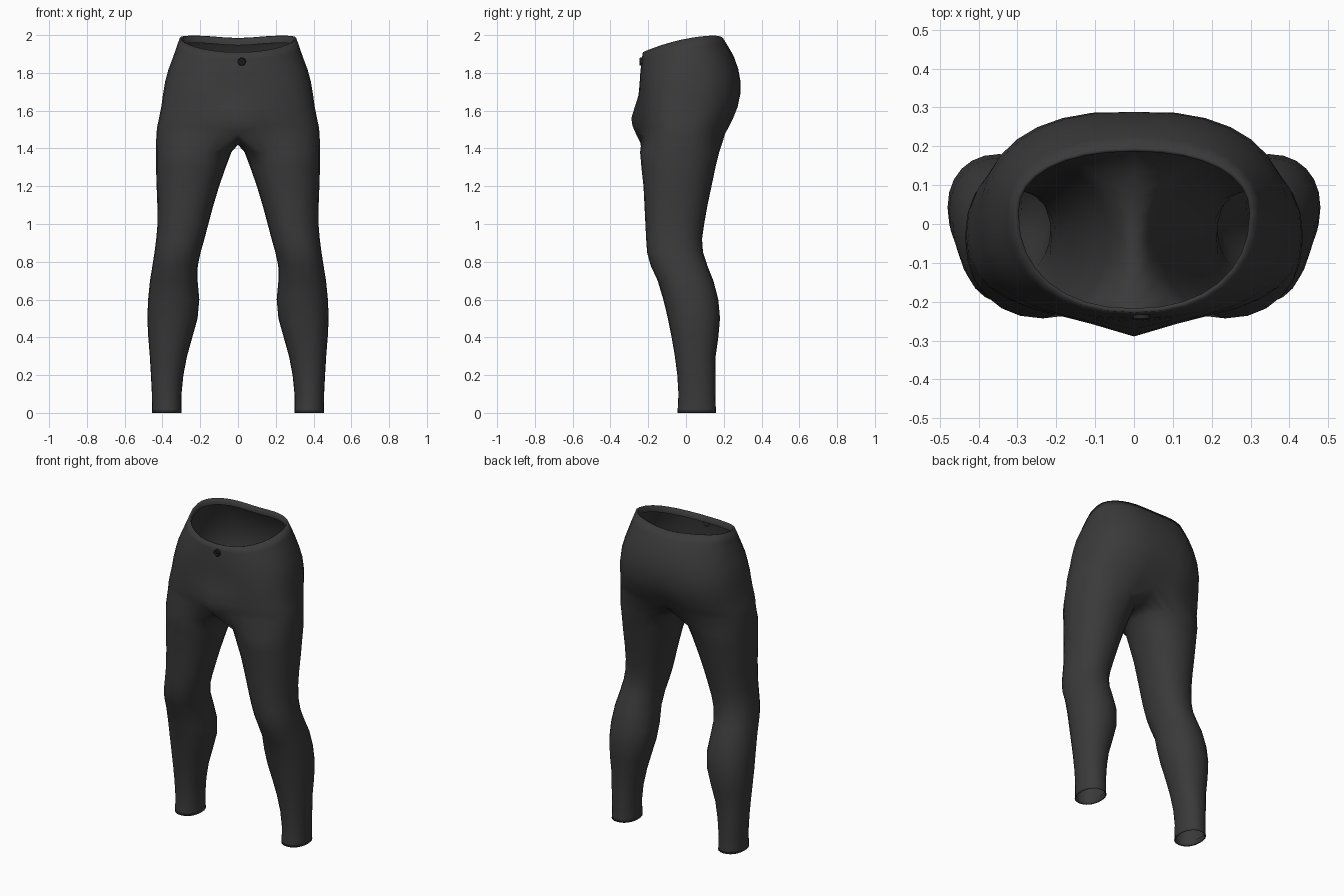
import bpy, bmesh, math
from mathutils import Matrix

if "Cube" in bpy.data.objects:
    bpy.data.objects.remove(bpy.data.objects["Cube"])


def material(name, value):
    m = bpy.data.materials.new(name)
    m.diffuse_color = (value, value, value, 1)
    m.use_nodes = True
    m.node_tree.nodes["Principled BSDF"].inputs["Base Color"].default_value = m.diffuse_color
    return m


cloth = material("charcoal cloth", 0.042)
dark = material("dark button", 0.022)


def spow(v, p):
    return math.copysign(abs(v) ** p, v) if abs(v) > 1e-6 else 0.0


# Hip levels: z, front tilt, half width, front y, back y, widest y, roundness
HIPS = [
    (2.00, 0.090, 0.308, -0.228, 0.195, 0.03, 0.90),
    (1.95, 0.075, 0.326, -0.234, 0.225, 0.02, 0.88),
    (1.90, 0.060, 0.343, -0.238, 0.252, 0.01, 0.86),
    (1.83, 0.040, 0.368, -0.243, 0.276, 0.00, 0.84),
    (1.76, 0.025, 0.386, -0.246, 0.289, 0.00, 0.82),
    (1.69, 0.010, 0.397, -0.248, 0.291, -0.01, 0.80),
    (1.62, 0.000, 0.406, -0.248, 0.278, -0.02, 0.80),
    (1.56, 0.000, 0.418, -0.248, 0.254, -0.03, 0.80),
    (1.52, 0.000, 0.427, -0.246, 0.234, -0.03, 0.80),
    (1.48, 0.000, 0.432, -0.243, 0.212, -0.03, 0.80),
]
# Leg levels: z, inner x, outer x, front y, back y
LEGS = [
    (1.38, 0.035, 0.435, -0.243, 0.176), (1.30, 0.065, 0.434, -0.236, 0.156),
    (1.20, 0.100, 0.431, -0.225, 0.135), (1.10, 0.130, 0.427, -0.220, 0.114),
    (1.00, 0.157, 0.426, -0.215, 0.096), (0.92, 0.178, 0.433, -0.211, 0.085),
    (0.85, 0.198, 0.442, -0.206, 0.090), (0.78, 0.213, 0.453, -0.187, 0.113),
    (0.70, 0.214, 0.466, -0.150, 0.145), (0.60, 0.205, 0.476, -0.120, 0.171),
    (0.50, 0.214, 0.480, -0.096, 0.180), (0.40, 0.242, 0.475, -0.076, 0.171),
    (0.30, 0.270, 0.467, -0.059, 0.157), (0.20, 0.289, 0.461, -0.046, 0.155),
    (0.10, 0.299, 0.456, -0.040, 0.155), (0.02, 0.300, 0.455, -0.044, 0.158),
    (0.00, 0.298, 0.456, -0.046, 0.160),
]
HALF = 16


def hip_ring(z, tilt, w, yf, yb, yw, p):
    """Half ring from front centre, round the outside, to back centre."""
    pts = []
    for i in range(HALF + 1):
        t = math.radians(-90 + 180 * i / HALF)
        c, s = spow(math.cos(t), p), spow(math.sin(t), p)
        x, y = w * c, yw + s * (yb - yw if s > 0 else yw - yf)
        zz = z - tilt * ((yb - y) / (yb - yf)) ** 2
        if s > 0:   # seat cleft and dip at the back of the waist
            y -= 0.028 * math.exp(-(x / 0.05) ** 2 - ((z - 1.5) / 0.13) ** 2)
            zz -= tilt * 0.17 * math.exp(-(x / 0.15) ** 2)
        else:       # front bulge
            y -= 0.042 * math.exp(-(x / 0.10) ** 2 - ((z - 1.55) / 0.09) ** 2)
        pts.append((x, y, zz))
    return pts


def leg_ring(z, x0, x1, y0, y1):
    pts = []
    for i in range(24):
        a = math.radians(-120 + 15 * i)
        pts.append(((x0 + x1) / 2 + (x1 - x0) / 2 * spow(math.cos(a), 0.92),
                    (y0 + y1) / 2 + (y1 - y0) / 2 * spow(math.sin(a), 0.92), z))
    return pts


bm = bmesh.new()


def bridge(upper, lower, closed):
    n = len(upper)
    for i in range(n if closed else n - 1):
        j = (i + 1) % n
        bm.faces.new((lower[i], lower[j], upper[j], upper[i]))


def add(pts):
    return [bm.verts.new(p) for p in pts]


# Waist hem folded inward, then the hips
top = hip_ring(*HIPS[0])
fold = [(x * 0.965, 0.01 + (y - 0.01) * 0.955, z - 0.004) for x, y, z in top]
hem = [(x, y, z - 0.035) for x, y, z in fold]
ring = add(hem)
for pts in [fold] + [hip_ring(*h) for h in HIPS]:
    nxt = add(pts)
    bridge(ring, nxt, False)
    ring = nxt

# Crotch seam closes the half ring into a leg opening
back, front = ring[-1].co.copy(), ring[0].co.copy()
for k in range(1, 8):
    f = k / 8
    p = back.lerp(front, f)
    ring.append(bm.verts.new((0, p.y, 1.42 + 0.06 * abs(2 * f - 1) ** 3)))

# Leg, ending in a cuff folded inward
loops = [leg_ring(*l) for l in LEGS]
z, x0, x1, y0, y1 = LEGS[-1]
for up in (0.003, 0.03):
    loops.append(leg_ring(up, x0 + 0.007, x1 - 0.007, y0 + 0.007, y1 - 0.007))
for pts in loops:
    nxt = add(pts)
    bridge(ring, nxt, True)
    ring = nxt

mesh = bpy.data.meshes.new("trousers")
bm.to_mesh(mesh)
bm.free()
mesh.materials.append(cloth)
trousers = bpy.data.objects.new("trousers", mesh)
bpy.context.collection.objects.link(trousers)
mirror = trousers.modifiers.new("mirror", 'MIRROR')
mirror.merge_threshold = 0.001
for f in mesh.polygons:
    f.use_smooth = True


# Waist button: domed disc with a raised rim
def lathe(name, profile, mat, matrix, sides=16):
    b = bmesh.new()
    rings = [[b.verts.new((r * math.cos(2 * math.pi * i / sides),
                           r * math.sin(2 * math.pi * i / sides), h))
              for i in range(sides)] for r, h in profile]
    for lo, hi in zip(rings, rings[1:]):
        for i in range(sides):
            j = (i + 1) % sides
            b.faces.new((lo[i], lo[j], hi[j], hi[i]))
    b.faces.new(rings[-1])
    me = bpy.data.meshes.new(name)
    b.to_mesh(me)
    b.free()
    me.materials.append(mat)
    ob = bpy.data.objects.new(name, me)
    ob.matrix_world = matrix
    bpy.context.collection.objects.link(ob)


lathe("waist_button",
      [(0.021, -0.006), (0.022, 0.004), (0.018, 0.008), (0.014, 0.005), (0.006, 0.005), (0.004, 0.007)],
      dark, Matrix.Translation((0.02, -0.239, 1.86)) @ Matrix.Rotation(math.radians(90), 4, 'X'))
